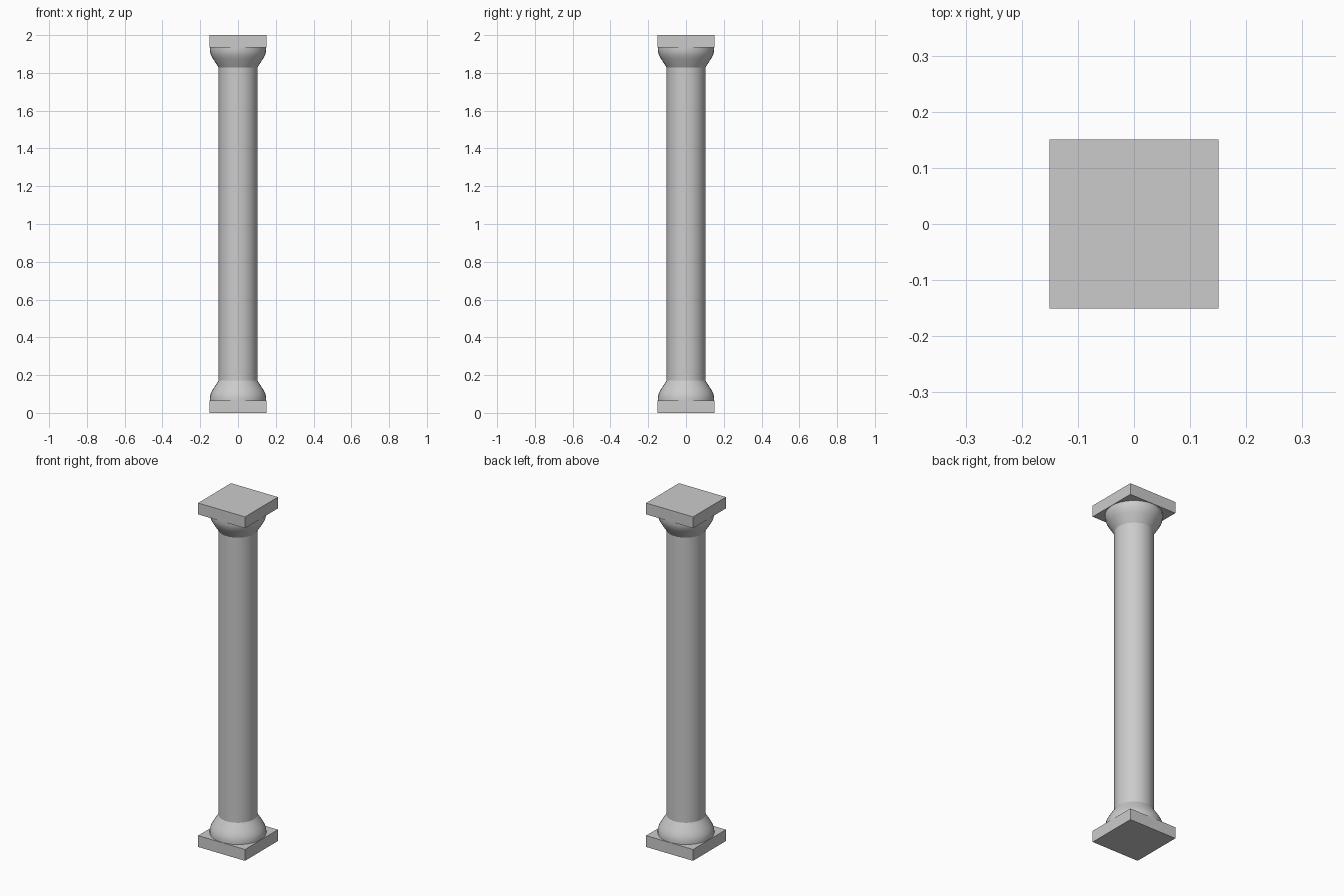
import bpy, bmesh, math

if "Cube" in bpy.data.objects:
    bpy.data.objects.remove(bpy.data.objects["Cube"])

SEG = 32


def finish(bm, name, smooth):
    bmesh.ops.recalc_face_normals(bm, faces=bm.faces)
    mesh = bpy.data.meshes.new(name)
    bm.to_mesh(mesh)
    bm.free()
    obj = bpy.data.objects.new(name, mesh)
    bpy.context.collection.objects.link(obj)
    if smooth:
        bpy.ops.object.select_all(action='DESELECT')
        obj.select_set(True)
        bpy.context.view_layer.objects.active = obj
        bpy.ops.object.shade_smooth_by_angle(angle=math.radians(40))
    return obj


def slab(name, z0, z1, half):
    bm = bmesh.new()
    bmesh.ops.create_cube(bm, size=1)
    for v in bm.verts:
        v.co.x *= 2 * half
        v.co.y *= 2 * half
        v.co.z = z1 if v.co.z > 0 else z0
    return finish(bm, name, False)


def turned(name, profile):
    # Stacked rings of (radius, z), open at both ends
    bm = bmesh.new()
    rings = []
    for r, z in profile:
        rings.append([bm.verts.new((r * math.cos(2 * math.pi * i / SEG),
                                    r * math.sin(2 * math.pi * i / SEG), z))
                      for i in range(SEG)])
    for a, b in zip(rings, rings[1:]):
        for i in range(SEG):
            j = (i + 1) % SEG
            bm.faces.new((a[i], a[j], b[j], b[i]))
    return finish(bm, name, True)


# Square plinth and matching top slab
slab("plinth", 0, 0.066, 0.151)
slab("top_slab", 1.934, 2.0, 0.151)

# Flared mouldings, the capital mirroring the base
flare = [(0.149, 0.066), (0.149, 0.083), (0.144, 0.104),
         (0.133, 0.124), (0.118, 0.148), (0.103, 0.171)]
turned("base_flare", flare)
turned("capital_flare", [(r, 2 - z) for r, z in flare])

# Plain round shaft
turned("shaft", [(0.103, 0.171), (0.103, 1.829)])
